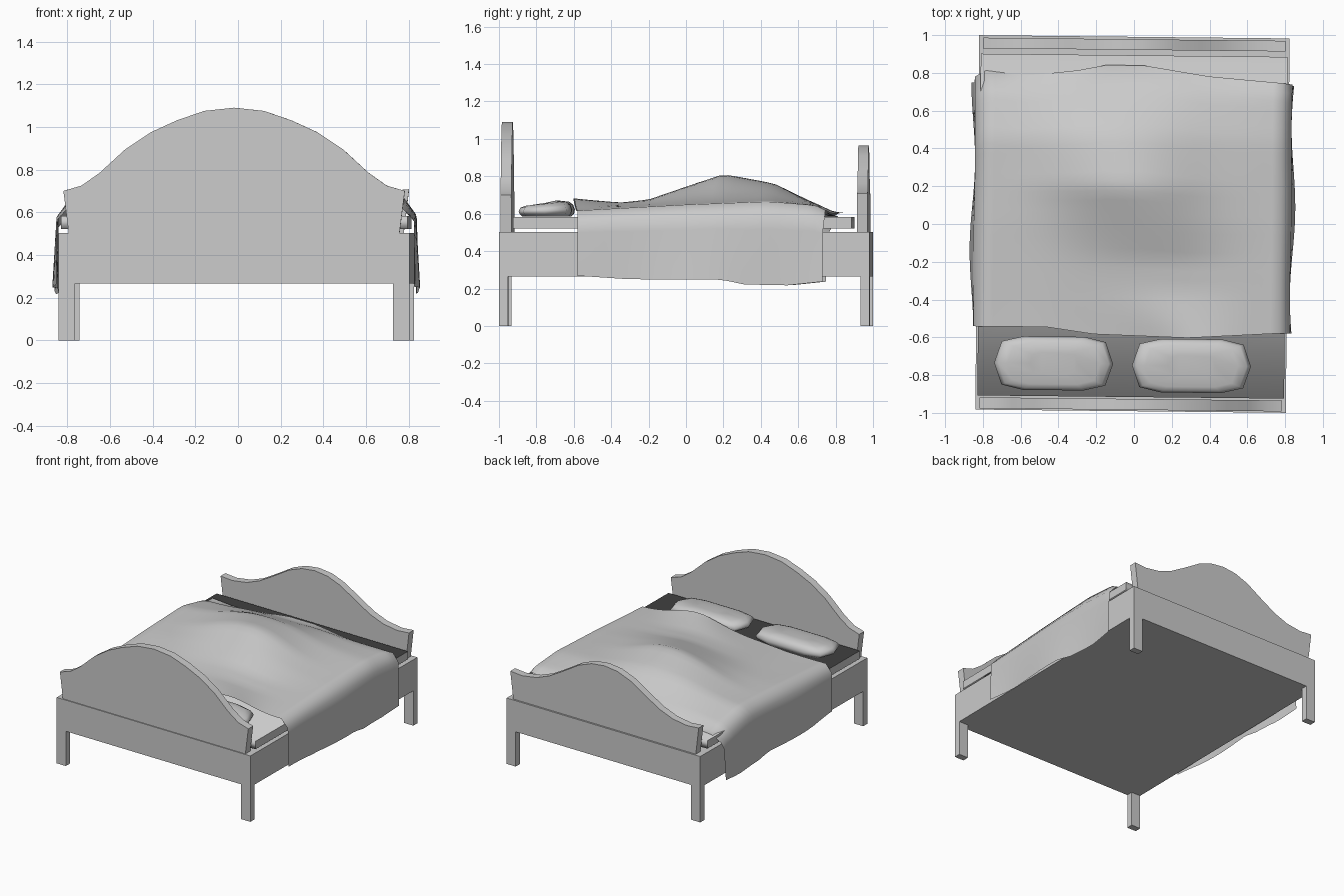
import bpy, bmesh, math
from mathutils import Vector

cube = bpy.data.objects.get("Cube")
if cube:
    bpy.data.objects.remove(cube, do_unlink=True)

GREY = 0.6
TURN = math.radians(-0.6)      # the whole bed stands very slightly turned
CENTRE_X = -0.008

mat = bpy.data.materials.new("light grey")
mat.use_nodes = True
mat.diffuse_color = (GREY, GREY, GREY, 1)
mat.node_tree.nodes["Principled BSDF"].inputs["Base Color"].default_value = (GREY, GREY, GREY, 1)


def finish(name, bm, smooth_angle=None, recalc=True):
    """Turn a bmesh into a named, coloured object."""
    if recalc:
        bmesh.ops.recalc_face_normals(bm, faces=bm.faces)
    mesh = bpy.data.meshes.new(name)
    bm.to_mesh(mesh)
    bm.free()
    mesh.materials.append(mat)
    if smooth_angle:
        mesh.shade_smooth()
        mesh.set_sharp_from_angle(angle=math.radians(smooth_angle))
    obj = bpy.data.objects.new(name, mesh)
    obj.rotation_euler.z = TURN
    obj.location.x = CENTRE_X
    bpy.context.scene.collection.objects.link(obj)


def box_bmesh(low, high):
    bm = bmesh.new()
    bmesh.ops.create_cube(bm, size=1)
    low, high = Vector(low), Vector(high)
    for v in bm.verts:
        v.co = (low + high) / 2 + v.co * (high - low)
    return bm


def lerp(points, t):
    """Piecewise linear lookup through (position, value) pairs."""
    if t <= points[0][0]:
        return points[0][1]
    for (a, va), (b, vb) in zip(points, points[1:]):
        if t <= b:
            return va + (vb - va) * (t - a) / (b - a)
    return points[-1][1]


# Frame with flush legs under its corners
finish("bed_frame", box_bmesh((-0.822, -0.991, 0.265), (0.822, 0.991, 0.502)))
for sx, side in ((-1, "right"), (1, "left")):
    for sy, end in ((-1, "front"), (1, "back")):
        xs = sorted((sx * 0.745, sx * 0.822))
        ys = sorted((sy * 0.942, sy * 0.991))
        finish(f"{end}_{side}_leg", box_bmesh((xs[0], ys[0], 0), (xs[1], ys[1], 0.265)))

# Arched boards: a broad arch at the head, a narrower one at the foot
HEAD_ARCH = [(0, 1.09), (0.14, 1.075), (0.27, 1.03), (0.39, 0.975), (0.51, 0.895),
             (0.63, 0.785), (0.715, 0.725), (0.8, 0.7)]
FOOT_ARCH = [(0, 0.965), (0.11, 0.952), (0.22, 0.91), (0.35, 0.83), (0.47, 0.76),
             (0.58, 0.718), (0.7, 0.7), (0.8, 0.708)]


def arched_board(name, y0, y1, arch):
    half = arch + [(0.775, 0.502)]
    outline = half + [(-x, z) for x, z in reversed(half[1:])]
    bm = bmesh.new()
    face = bm.faces.new([bm.verts.new((x, y0, z)) for x, z in outline])
    new = bmesh.ops.extrude_face_region(bm, geom=[face])["geom"]
    for v in new:
        if isinstance(v, bmesh.types.BMVert):
            v.co.y = y1
    finish(name, bm, 35)


arched_board("headboard", -0.984, -0.926, HEAD_ARCH)
arched_board("footboard", 0.922, 0.978, FOOT_ARCH)

# Mattress: top and ends share soft shading, long sides stay crisp
bm = box_bmesh((-0.812, -0.916, 0.522), (0.812, 0.893, 0.582))
for f in bm.faces:
    f.smooth = True
    if abs(f.normal.x) > 0.5:
        for e in f.edges:
            e.smooth = False
finish("mattress", bm)

# Pillows: stacked rings with cut corners, tilted towards the blanket
QUARTER = [(0.315, 0.0), (0.275, 0.115), (0.16, 0.142)]
RINGS = [(0.86, 0.584), (0.97, 0.6), (1.0, 0.618), (0.93, 0.64), (0.78, 0.653), (0.4, 0.658)]


def pillow(name, cx, cy):
    right = QUARTER + [(-x, y) for x, y in reversed(QUARTER)]
    outline = right + [(x, -y) for x, y in reversed(right[1:-1])]
    bm = bmesh.new()
    rings = []
    for s, z in RINGS:
        rings.append([bm.verts.new((cx + x * s, cy + y * s, z + max(0, z - 0.6) * y * 1.5))
                      for x, y in outline])
    n = len(outline)
    for lower, upper in zip(rings, rings[1:]):
        for i in range(n):
            j = (i + 1) % n
            bm.faces.new((lower[i], lower[j], upper[j], upper[i]))
    bm.faces.new(rings[0])
    bm.faces.new(rings[-1])
    finish(name, bm, 80)


pillow("right_pillow", -0.41, -0.742)
pillow("left_pillow", 0.32, -0.748)

# Blanket: a humped top sheet with hanging sides
HEAD_EDGE = [(-0.83, -0.55), (-0.45, -0.55), (-0.2, -0.585), (0.3, -0.6), (0.8, -0.57)]
FOOT_EDGE = [(-0.83, 0.81), (-0.57, 0.78), (-0.3, 0.81), (-0.15, 0.84), (0.05, 0.84),
             (0.4, 0.785), (0.83, 0.75)]
RIDGE = [(-0.6, 0.685), (-0.35, 0.66), (-0.2, 0.675), (0.2, 0.81), (0.47, 0.765), (0.8, 0.605)]
RIDGE_X = [(-0.6, 0.36), (-0.2, 0.1), (0.2, -0.03), (0.8, -0.12)]
RIDGE_WIDTH = [(-0.6, 0.25), (0, 0.42)]
BORDER = [(-0.6, 0.615), (0, 0.648), (0.45, 0.665), (0.7, 0.645), (0.8, 0.595)]
HEM = [(-0.57, 0.268), (-0.3, 0.25), (0.2, 0.247), (0.32, 0.222), (0.55, 0.217), (0.75, 0.238)]
ROWS, COLS, DROP = 28, 32, 6
EDGE = 0.785


def top_height(x, y):
    hump = math.exp(-((x - lerp(RIDGE_X, y)) / lerp(RIDGE_WIDTH, y)) ** 2)
    ease = max(0, 1 - (abs(x) / EDGE) ** 6)
    folds = 0.004 * math.sin(9 * x + 4 * y) * math.cos(5 * y - 3 * x)
    border = lerp(BORDER, y) - 0.13 * max(0, y - 0.45) * max(0, -x / EDGE)
    z = border + (lerp(RIDGE, y) - border) * hump * ease + folds * ease
    return max(z, 0.588)


def blanket_point(col, v):
    x = EDGE * (2 * min(max(col - DROP, 0), COLS) / COLS - 1)
    head, foot = lerp(HEAD_EDGE, x), lerp(FOOT_EDGE, x)
    down = max(DROP - col, col - DROP - COLS, 0) / DROP
    if down:
        foot += (0.74 - foot) * min(1, down * 3)
    y = head + (foot - head) * v
    z = top_height(x, y)
    if down:
        wave = 0.012 * math.sin(7 * y + (1 if x > 0 else 2.5))
        out = 0.052 * min(1, down * 6) + 0.012 * down + wave * down
        x += math.copysign(out, x)
        z += (lerp(HEM, y) - z) * down
    return x, y, z


bm = bmesh.new()
grid = [[bm.verts.new(blanket_point(c, r / ROWS)) for c in range(COLS + 2 * DROP + 1)]
        for r in range(ROWS + 1)]
for a, b in zip(grid, grid[1:]):
    for c in range(len(a) - 1):
        bm.faces.new((a[c], a[c + 1], b[c + 1], b[c]))
finish("blanket", bm, 60, recalc=False)
